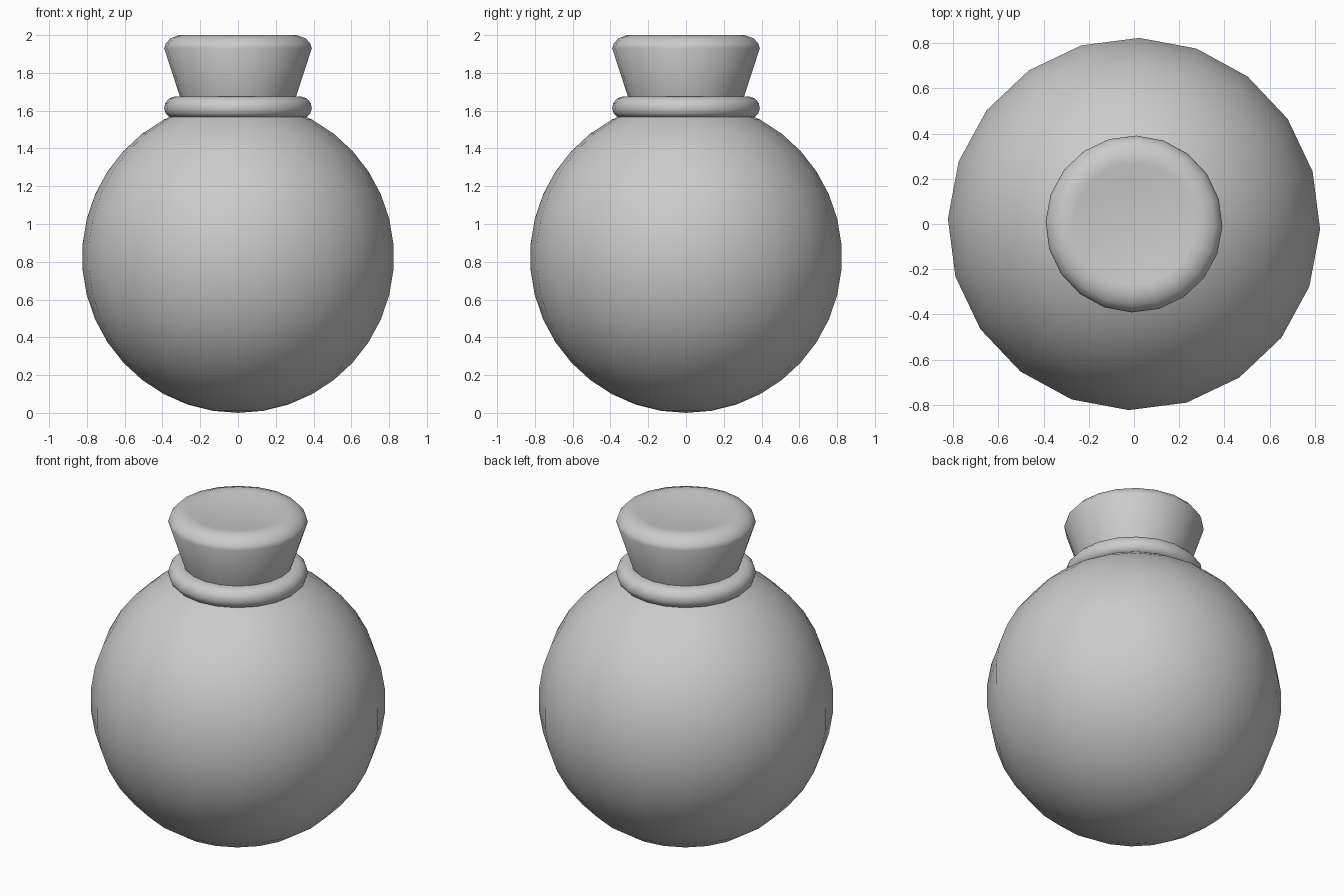
import bpy, bmesh
from math import sin, cos, pi, radians

if "Cube" in bpy.data.objects:
    bpy.data.objects.remove(bpy.data.objects["Cube"])

SIDES = 20
TURN = radians(-1.6)


def lathe(name, profile, closed=False):
    """Revolve (radius, z) points, listed bottom to top, around z."""
    bm = bmesh.new()
    rings = []
    for r, z in profile:
        if r < 1e-5:
            rings.append([bm.verts.new((0, 0, z))] * SIDES)
        else:
            rings.append([bm.verts.new((r * cos(TURN + 2 * pi * i / SIDES),
                                        r * sin(TURN + 2 * pi * i / SIDES), z))
                          for i in range(SIDES)])
    pairs = list(zip(rings, rings[1:]))
    if closed:
        pairs.append((rings[-1], rings[0]))
    for a, b in pairs:
        for i in range(SIDES):
            j = (i + 1) % SIDES
            bm.faces.new(list(dict.fromkeys((a[i], a[j], b[j], b[i]))))
    bmesh.ops.recalc_face_normals(bm, faces=bm.faces)
    mesh = bpy.data.meshes.new(name)
    bm.to_mesh(mesh)
    bm.free()
    obj = bpy.data.objects.new(name, mesh)
    bpy.context.collection.objects.link(obj)
    bpy.ops.object.select_all(action='DESELECT')
    obj.select_set(True)
    bpy.context.view_layer.objects.active = obj
    bpy.ops.object.shade_smooth_by_angle(angle=radians(50))
    return obj


# Round flask body
R, BANDS = 0.826, 19
lathe("flask_body", [(R * sin(pi * k / BANDS), R - R * cos(pi * k / BANDS))
                     for k in range(BANDS + 1)])

# Rounded collar around the mouth
lathe("collar", [(0.28, 1.56), (0.365, 1.567), (0.383, 1.585), (0.391, 1.61),
                 (0.386, 1.64), (0.366, 1.664), (0.335, 1.675), (0.28, 1.672)],
      closed=True)

# Flared stopper with a shallow dished top
lathe("stopper", [(0, 1.56), (0.27, 1.56), (0.306, 1.67), (0.391, 1.93),
                  (0.384, 1.953), (0.358, 1.983), (0.31, 2.0), (0.27, 1.998),
                  (0.2, 1.985), (0, 1.975)])
